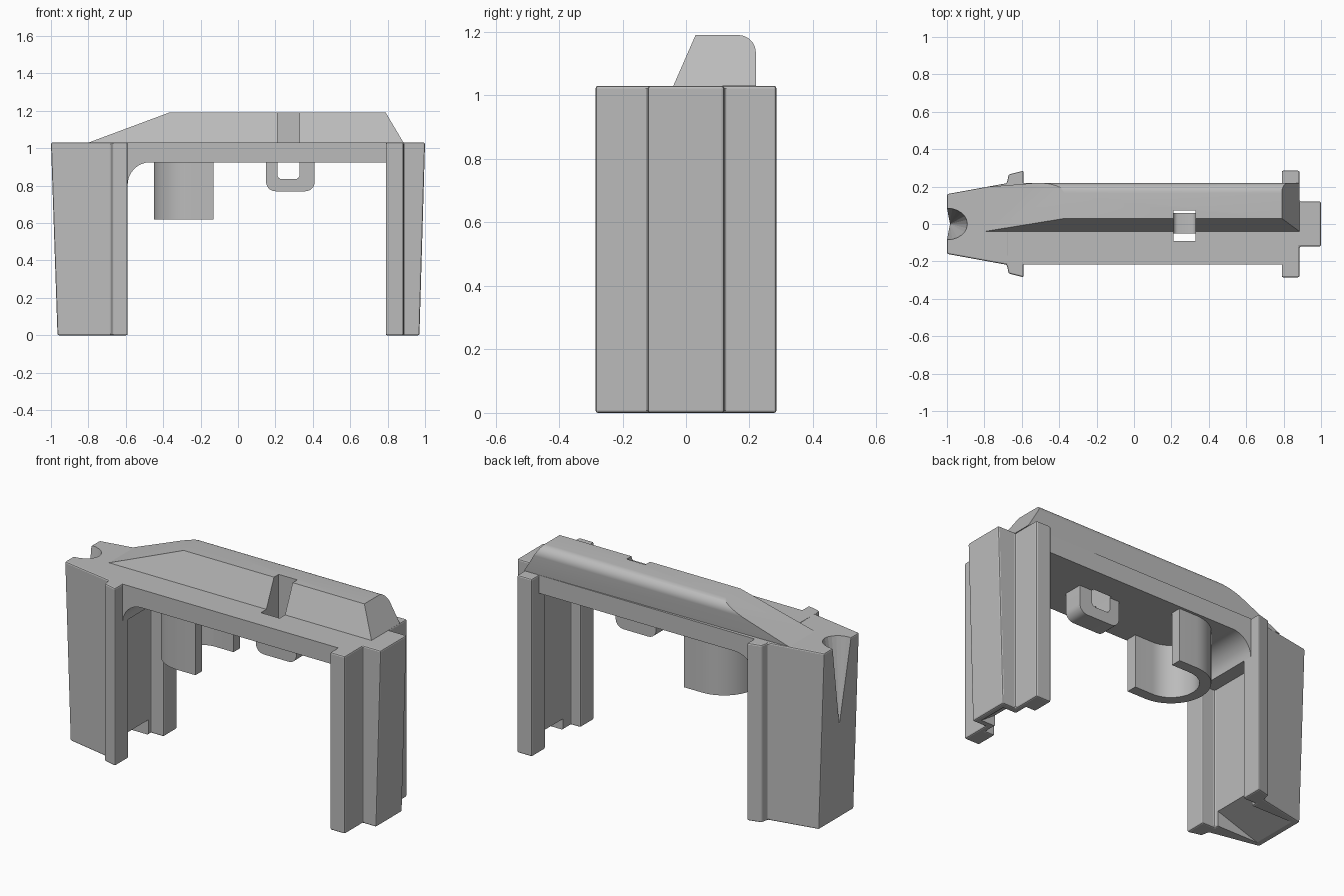
import bpy, bmesh, math

cube = bpy.data.objects.get("Cube")
if cube:
    bpy.data.objects.remove(cube, do_unlink=True)

grey = bpy.data.materials.new("plain grey")
grey.use_nodes = True
COLOUR = (0.5, 0.5, 0.5, 1)
grey.diffuse_color = COLOUR
for node in grey.node_tree.nodes:
    if node.type == 'BSDF_PRINCIPLED':
        node.inputs["Base Color"].default_value = COLOUR

TOP, UNDER = 1.03, 0.925


def arc(cx, cy, r, a0, a1, n=8):
    """Points on a circular arc, angles in degrees."""
    steps = [math.radians(a0 + (a1 - a0) * i / n) for i in range(n + 1)]
    return [(cx + r * math.cos(a), cy + r * math.sin(a)) for a in steps]


def loft(name, ring_a, ring_b):
    """Closed solid between two matching rings of points."""
    bm = bmesh.new()
    a = [bm.verts.new(p) for p in ring_a]
    b = [bm.verts.new(p) for p in ring_b]
    bm.faces.new(a)
    bm.faces.new(b[::-1])
    for i in range(len(a)):
        j = (i + 1) % len(a)
        bm.faces.new((a[i], b[i], b[j], a[j]))
    bmesh.ops.recalc_face_normals(bm, faces=bm.faces)
    mesh = bpy.data.meshes.new(name)
    bm.to_mesh(mesh)
    bm.free()
    mesh.materials.append(grey)
    obj = bpy.data.objects.new(name, mesh)
    bpy.context.collection.objects.link(obj)
    return obj


def side_prism(name, pts, y0, y1):
    """Extrude an x-z outline along y."""
    return loft(name, [(x, y0, z) for x, z in pts], [(x, y1, z) for x, z in pts])


def plan_prism(name, pts, z0, z1):
    """Extrude an x-y outline along z."""
    return loft(name, [(x, y, z0) for x, y in pts], [(x, y, z1) for x, y in pts])


def mirrored(half):
    return half + [(x, -y) for x, y in reversed(half)]


def bevel(obj, width=0.008):
    mod = obj.modifiers.new("soft edges", 'BEVEL')
    mod.width = width
    mod.segments = 2
    mod.limit_method = 'ANGLE'
    mod.angle_limit = math.radians(40)


def cut(obj, cutter):
    mod = obj.modifiers.new("cut", 'BOOLEAN')
    mod.operation = 'DIFFERENCE'
    mod.solver = 'EXACT'
    mod.object = cutter
    cutter.hide_render = True
    cutter.hide_viewport = True


def leg(name, half, taper):
    """Channelled leg whose outer end leans inwards at the foot."""
    top = mirrored(half)
    foot = [(x + (taper if abs(x) > 0.95 else 0), y) for x, y in top]
    obj = loft(name, [(x, y, 0) for x, y in foot], [(x, y, TOP) for x, y in top])
    bevel(obj)
    return obj


# Legs with side flanges and an inner channel
wide_leg = leg("wide_leg", [(-1, 0.16), (-0.68, 0.218), (-0.67, 0.265),
                            (-0.59, 0.285), (-0.59, 0.16), (-0.67, 0.16)], 0.035)
narrow_leg = leg("narrow_leg", [(1, 0.12), (0.885, 0.12), (0.885, 0.285),
                                (0.79, 0.285), (0.79, 0.16), (0.85, 0.16)], -0.03)

# Sloping undercuts at the feet
cut(wide_leg, side_prism("wide_foot_cutter", [(-0.66, 0.09), (-0.93, 0), (-0.93, -0.05),
                                              (-0.6, -0.05), (-0.6, 0.09)], -0.135, 0.135))
cut(narrow_leg, side_prism("narrow_foot_cutter", [(0.84, 0.07), (0.94, 0), (0.94, -0.05),
                                                  (0.8, -0.05), (0.8, 0.07)], -0.085, 0.085))

# Tapered groove down the outer end of the wide leg
groove = arc(0, 0, 1, 0, 345, 23)
cut(wide_leg, loft("groove_cutter",
                   [(-0.985 + 0.002 * x, 0.002 * y, 0.56) for x, y in groove],
                   [(-1 + 0.115 * x, 0.09 * y, 1.06) for x, y in groove]))

# Bridge with a rounded inner corner at the wide leg
bridge = side_prism("bridge", [(0.86, TOP), (-0.675, TOP), (-0.675, 0.805)]
                    + arc(-0.47, 0.805, 0.12, 180, 90) + [(0.86, UNDER)], -0.216, 0.22)

# Ridge along the bridge, sloped at both ends and following the leg taper
section = [(-0.04, TOP), (0.03, 1.19)] + arc(0.165, 1.135, 0.055, 90, 0) + [(0.22, TOP)]


def ridge_ring(x_base, x_shift):
    ring = []
    for y, z in section:
        x = x_base + x_shift * (z - TOP) / 0.16
        ring.append((x, min(y, 0.16 + 0.1875 * (x + 1)), z))
    return ring


ridge = loft("ridge", ridge_ring(-0.8, 0.43), ridge_ring(0.885, -0.095))

# Square slot through ridge and bridge
slot = side_prism("slot_cutter", [(0.21, 0.85), (0.33, 0.85), (0.33, 1.3), (0.21, 1.3)],
                  -0.09, 0.073)
cut(ridge, slot)
cut(bridge, slot)

# Strap loop under the slot
loop = side_prism("strap_loop", [(0.15, 0.94)] + arc(0.2, 0.82, 0.05, 180, 270, 6)
                  + arc(0.36, 0.82, 0.05, 270, 360, 6) + [(0.41, 0.94), (0.33, 0.94)]
                  + arc(0.305, 0.86, 0.025, 0, -90, 4)
                  + arc(0.235, 0.86, 0.025, 270, 180, 4) + [(0.21, 0.94)], -0.05, 0.06)

# Hanging U-shaped clip, open towards the narrow leg
clip = plan_prism("hanging_clip", [(-0.13, 0.205)] + arc(-0.245, 0, 0.205, 90, 270, 24)
                  + [(-0.13, -0.205), (-0.13, -0.145)]
                  + arc(-0.245, 0, 0.145, 270, 90, 24) + [(-0.13, 0.145)], 0.62, 0.94)

# Smooth the rounded parts, keep edges sharp
bpy.ops.object.select_all(action='DESELECT')
for obj in (bridge, ridge, loop, clip):
    obj.select_set(True)
bpy.context.view_layer.objects.active = clip
bpy.ops.object.shade_smooth_by_angle(angle=math.radians(30))
